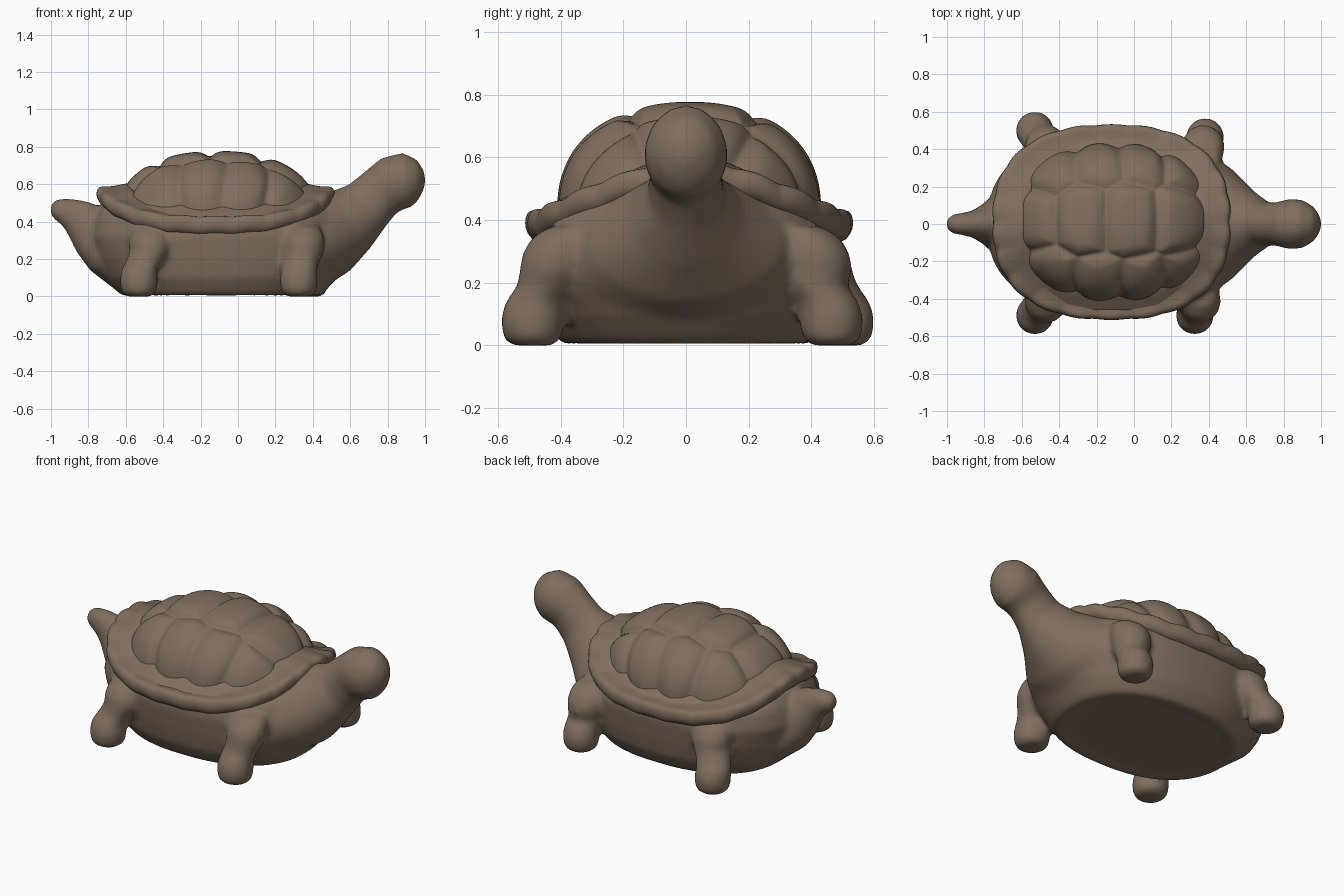
import bpy, bmesh, math
from math import sin, cos, pi
from mathutils import Vector

cube = bpy.data.objects.get("Cube")
if cube:
    bpy.data.objects.remove(cube)

clay = bpy.data.materials.new("brown clay")
clay.use_nodes = True
COLOR = (0.22, 0.158, 0.112, 1)
clay.diffuse_color = COLOR
bsdf = clay.node_tree.nodes["Principled BSDF"]
bsdf.inputs["Base Color"].default_value = COLOR
bsdf.inputs["Roughness"].default_value = 0.8


def spow(v, e):
    return math.copysign(abs(v) ** e, v)


def loft(bm, rings, closed=False):
    """Skin a list of rings; cap both ends unless the rings form a loop."""
    vs = [[bm.verts.new(p) for p in r] for r in rings]
    n = len(vs[0])
    pairs = list(zip(vs, vs[1:])) + ([(vs[-1], vs[0])] if closed else [])
    faces = [bm.faces.new((a[i], a[(i + 1) % n], b[(i + 1) % n], b[i]))
             for a, b in pairs for i in range(n)]
    if not closed:
        faces += [bm.faces.new(vs[0]), bm.faces.new(vs[-1])]
    bmesh.ops.recalc_face_normals(bm, faces=faces)


def oval(cx, cy, z, a, b, n=64, e=0.85):
    return [Vector((cx + a * spow(cos(t), e), cy + b * spow(sin(t), e), z))
            for t in (2 * pi * i / n for i in range(n))]


def tube(bm, stations, n=32):
    """Sweep ellipses along a path in the middle plane, given as (x, z, side, normal)."""
    pts = [Vector((s[0], 0, s[1])) for s in stations]
    side = Vector((0, 1, 0))
    rings = []
    for i, (_, _, rs, rn) in enumerate(stations):
        d = (pts[min(i + 1, len(pts) - 1)] - pts[max(i - 1, 0)]).normalized()
        up = d.cross(side)
        rings.append([pts[i] + side * rs * cos(t) + up * rn * sin(t)
                      for t in (2 * pi * k / n for k in range(n))])
    loft(bm, rings)


def stack(bm, stations):
    """Pile up level discs given as (x, y, z, radius)."""
    loft(bm, [oval(x, y, z, r, r, n=32, e=1) for x, y, z, r in stations])


def finish(bm, name):
    me = bpy.data.meshes.new(name)
    bm.to_mesh(me)
    bm.free()
    me.materials.append(clay)
    ob = bpy.data.objects.new(name, me)
    bpy.context.collection.objects.link(ob)
    for p in me.polygons:
        p.use_smooth = True
    return ob


# Body: belly, neck with head, tail and legs fused into one soft skin
bm = bmesh.new()
loft(bm, [oval(cx, 0, z, a, b) for cx, z, a, b in (
    (-0.09, 0.016, 0.46, 0.33), (-0.09, 0.0, 0.52, 0.385), (-0.09, 0.02, 0.55, 0.41),
    (-0.09, 0.1, 0.62, 0.455), (-0.09, 0.2, 0.67, 0.475), (-0.1, 0.32, 0.69, 0.49),
    (-0.105, 0.42, 0.66, 0.475), (-0.11, 0.49, 0.62, 0.37), (-0.11, 0.53, 0.57, 0.27))])

tube(bm, ((0.33, 0.26, 0.42, 0.25), (0.49, 0.34, 0.31, 0.23), (0.60, 0.41, 0.19, 0.185),
          (0.69, 0.485, 0.12, 0.15), (0.76, 0.555, 0.115, 0.14), (0.83, 0.605, 0.134, 0.15),
          (0.90, 0.62, 0.13, 0.15), (0.96, 0.622, 0.094, 0.11), (0.99, 0.622, 0.05, 0.06),
          (1.005, 0.622, 0.01, 0.01)))

tube(bm, ((-0.58, 0.14, 0.26, 0.13), (-0.68, 0.24, 0.2, 0.15), (-0.76, 0.34, 0.12, 0.145),
          (-0.85, 0.42, 0.074, 0.105), (-0.92, 0.455, 0.06, 0.075),
          (-0.97, 0.465, 0.052, 0.06), (-1.005, 0.465, 0.025, 0.03)))

# Legs: bulging thigh tucked under the shell, short rounded foot
for hip_x, foot_x, foot_y in ((0.35, 0.325, -0.49), (0.37, 0.38, 0.465),
                              (-0.47, -0.53, -0.49), (-0.47, -0.53, 0.5)):
    s = math.copysign(1, foot_y)
    mid_x = (hip_x + foot_x) / 2
    stack(bm, [(hip_x, s * 0.36, 0.38, 0.08), (hip_x, s * 0.39, 0.34, 0.105),
               (hip_x, s * 0.41, 0.29, 0.115), (hip_x, s * 0.42, 0.24, 0.11),
               (mid_x, foot_y - s * 0.05, 0.19, 0.1), (foot_x, foot_y - s * 0.01, 0.14, 0.096),
               (foot_x, foot_y, 0.09, 0.102), (foot_x, foot_y, 0.04, 0.098),
               (foot_x, foot_y, 0.015, 0.088), (foot_x, foot_y, 0.0, 0.065)])
body = finish(bm, "body")
remesh = body.modifiers.new("fuse", 'REMESH')
remesh.mode = 'VOXEL'
remesh.voxel_size = 0.016
remesh.use_smooth_shade = True
smooth = body.modifiers.new("soften", 'SMOOTH')
smooth.factor = 0.5
smooth.iterations = 10

# Shell rim: scalloped saddle-shaped skirt, low at the sides, high at the ends
bm = bmesh.new()
PROFILE = ((0.70, 0.04), (0.80, 0.025), (0.90, 0.01), (0.96, 0.01), (0.995, 0.0),
           (1.01, -0.035), (0.995, -0.07), (0.95, -0.09), (0.86, -0.09), (0.70, -0.06))
rings = []
for scale, dz in PROFILE:
    ring = []
    for p in oval(0, 0, 0, 1, 1, n=192, e=0.82):
        t = math.atan2(p.y, p.x)
        wave = abs(sin(11 * t)) * max(0, scale - 0.85) / 0.15
        r = scale * (1 + 0.012 * wave)
        lift = 0.16 * abs(cos(t)) ** 3.1
        ring.append(Vector((-0.12 + 0.628 * r * p.x, 0.01 + 0.515 * r * p.y,
                            0.415 + lift + dz + 0.012 * wave)))
    rings.append(ring)
loft(bm, rings, closed=True)
rim = finish(bm, "shell_rim")
sub = rim.modifiers.new("round", 'SUBSURF')
sub.levels = sub.render_levels = 1

# Shell dome: each plate swells around its own centre, with grooves between
CENTER = Vector((-0.11, 0.01, 0.38))
SIZE = Vector((0.515, 0.402, 0.37))


def dome_point(r_ang, t):
    r = sin(r_ang) ** 0.88
    return CENTER + Vector((SIZE.x * r * spow(cos(t), 0.9),
                            SIZE.y * r * spow(sin(t), 0.9),
                            SIZE.z * cos(r_ang) ** 0.78))


def on_dome(x, y):
    u, v = (x - CENTER.x) / SIZE.x, (y - CENTER.y) / SIZE.y
    return CENTER + Vector((u * SIZE.x, v * SIZE.y,
                            SIZE.z * max(0, 1 - u * u - v * v) ** 0.45))


seeds = [on_dome(x, 0.03) for x in (-0.53, -0.28, -0.02, 0.25)]
seeds += [on_dome(x, 0.01 + s * y) for s in (-1, 1)
          for x, y in ((-0.42, 0.27), (-0.19, 0.33), (0.05, 0.33), (0.24, 0.27))]

bm = bmesh.new()
rings = []
for i in range(1, 65):
    ring = []
    for k in range(192):
        a, t = (pi / 2) * i / 64, 2 * pi * k / 192
        p = dome_point(min(a, pi / 2 - 1e-4), t)
        d = sorted((p - s).length for s in seeds)
        bulge = 1 - (1 - min(1, (d[1] - d[0]) / 0.17)) ** 2.4
        q = p - CENTER
        n = Vector((q.x / SIZE.x ** 2, q.y / SIZE.y ** 2, q.z / SIZE.z ** 2)).normalized()
        ring.append(p + n * (0.036 * bulge - 0.008))
    rings.append(ring)
loft(bm, rings)
dome = finish(bm, "shell_dome")
soft = dome.modifiers.new("soften", 'SMOOTH')
soft.factor = 0.5
soft.iterations = 3
